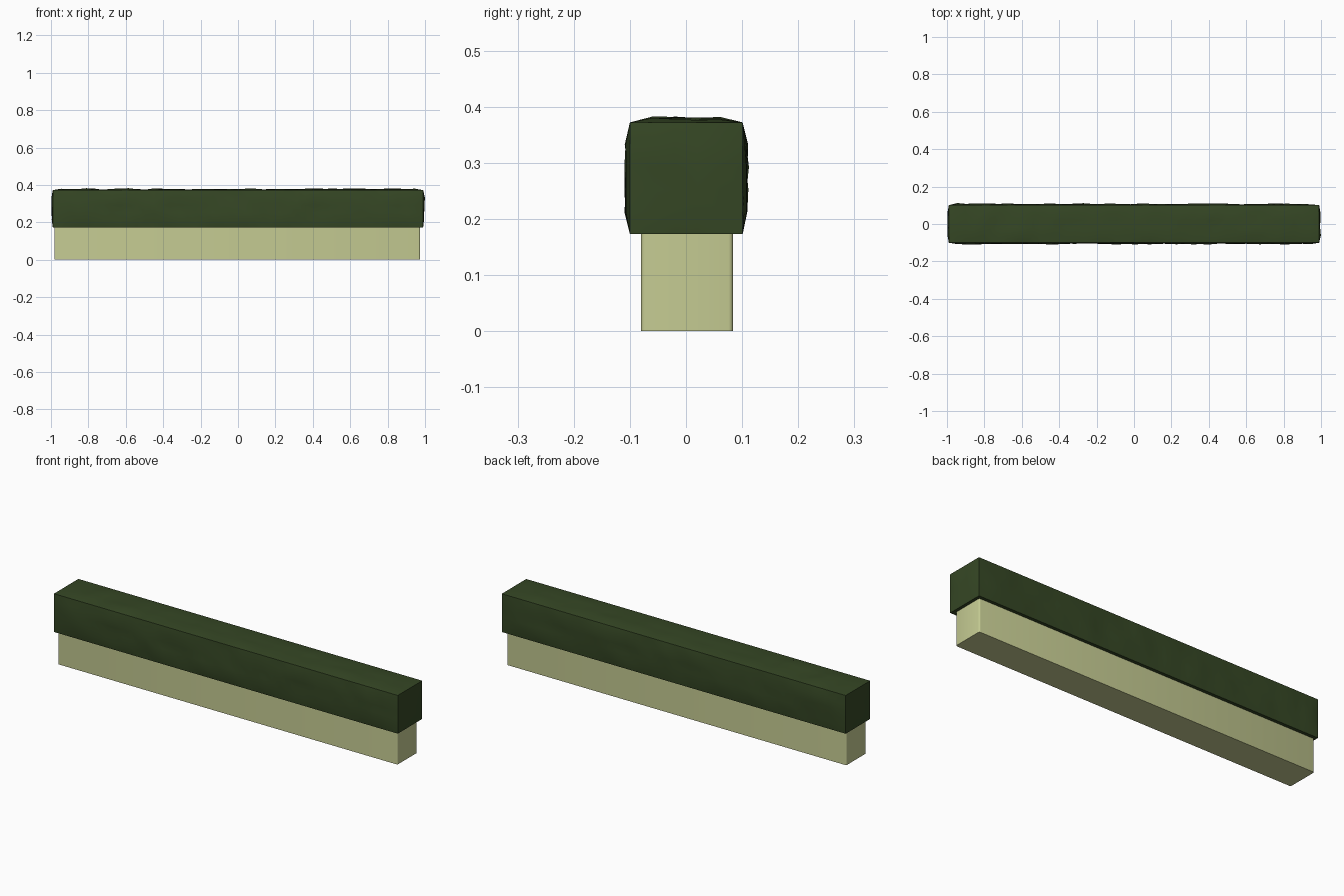
import bpy, bmesh, math, random
from mathutils import Vector, noise

if "Cube" in bpy.data.objects:
    bpy.data.objects.remove(bpy.data.objects["Cube"])

random.seed(4)


def material(name, rgb):
    m = bpy.data.materials.new(name)
    m.diffuse_color = (*rgb, 1)
    m.use_nodes = True
    m.node_tree.nodes["Principled BSDF"].inputs["Base Color"].default_value = m.diffuse_color
    return m


def finish(bm, name, mat, angle):
    bmesh.ops.recalc_face_normals(bm, faces=bm.faces)
    me = bpy.data.meshes.new(name)
    bm.to_mesh(me)
    bm.free()
    ob = bpy.data.objects.new(name, me)
    bpy.context.collection.objects.link(ob)
    me.materials.append(mat)
    bpy.ops.object.select_all(action='DESELECT')
    ob.select_set(True)
    bpy.context.view_layer.objects.active = ob
    bpy.ops.object.shade_smooth_by_angle(angle=math.radians(angle))
    return ob


def box(lo, hi):
    bm = bmesh.new()
    bmesh.ops.create_cube(bm, size=1)
    for v in bm.verts:
        v.co = Vector([l + (c + 0.5) * (h - l) for c, l, h in zip(v.co, lo, hi)])
    return bm


# Planter: long box with softly rounded upright corners
bm = box((-0.982, -0.08, 0), (0.974, 0.084, 0.18))
upright = [e for e in bm.edges if abs(e.verts[0].co.z - e.verts[1].co.z) > 0.1]
bmesh.ops.bevel(bm, geom=upright, offset=0.008, segments=3, profile=0.5, affect='EDGES')
finish(bm, "planter_box", material("pale_olive_planter", (0.56, 0.60, 0.29)), 40)

# Hedge: gridded box whose edges stay straight while each face bulges unevenly
LO, HI = (-0.99, -0.1, 0.173), (0.99, 0.101, 0.372)
bm = box(LO, HI)
for axis, count in ((0, 44), (1, 5), (2, 5)):
    for i in range(1, count):
        co, no = Vector(), Vector()
        co[axis] = LO[axis] + (HI[axis] - LO[axis]) * i / count
        no[axis] = 1
        bmesh.ops.bisect_plane(bm, geom=bm.verts[:] + bm.edges[:] + bm.faces[:],
                               plane_co=co, plane_no=no)
for v in bm.verts:
    p = v.co.copy()
    sides = [(a, s) for a in range(3) for s, lim in ((-1, LO), (1, HI))
             if abs(p[a] - lim[a]) < 1e-4]
    if len(sides) == 1 and sides[0] != (2, -1):
        a, s = sides[0]
        bump = 0.005 + 0.006 * noise.noise(p * 13) + random.uniform(-0.002, 0.002)
        v.co[a] += s * max(0, bump)
finish(bm, "hedge", material("dark_green_leaves", (0.036, 0.063, 0.018)), 40)
